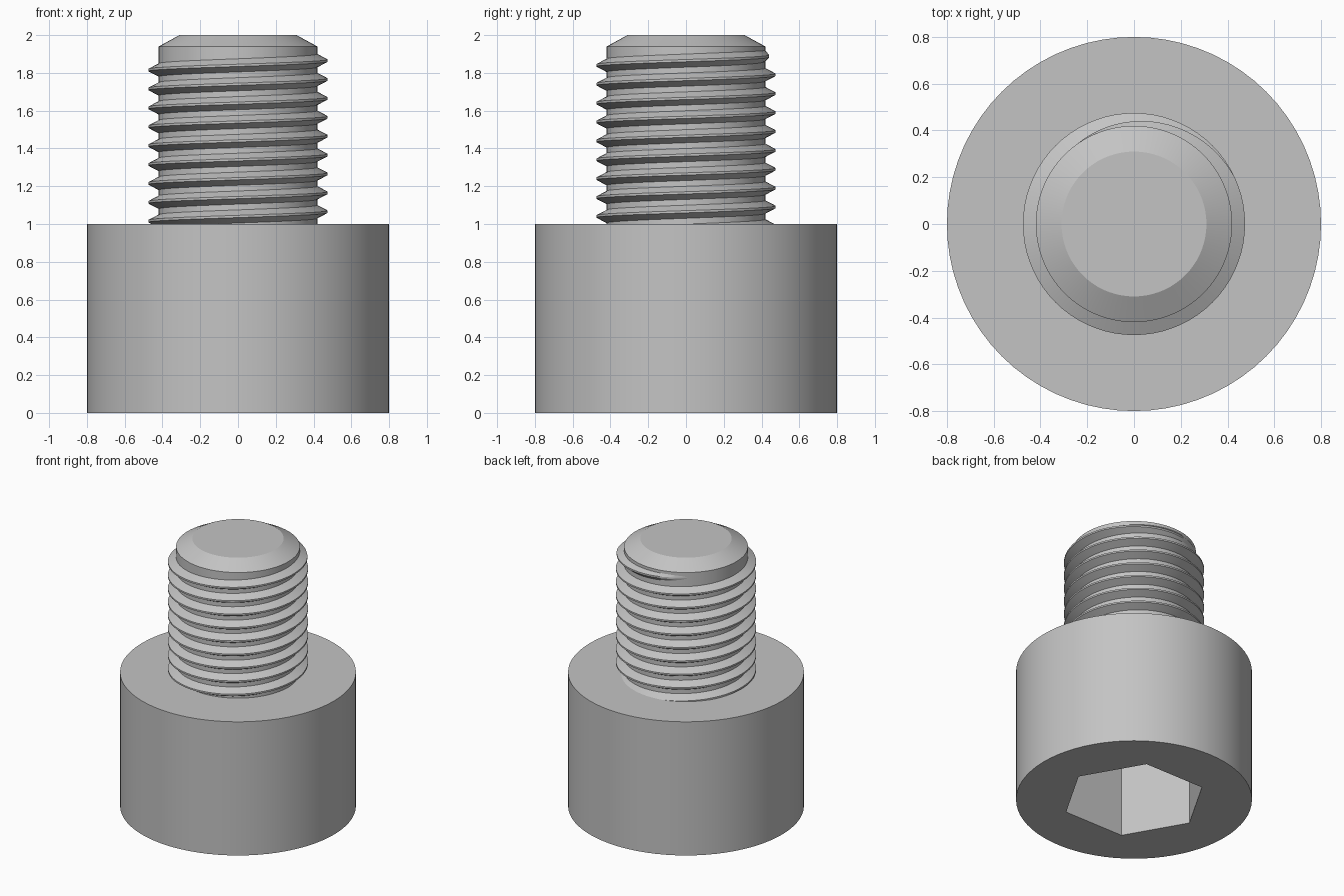
import bpy
import bmesh
import math

cube = bpy.data.objects.get("Cube")
if cube:
    bpy.data.objects.remove(cube, do_unlink=True)

SIDES = 72
HEAD_R, HEAD_TOP = 0.8, 1.0
SHANK_R, CREST_R, PITCH = 0.42, 0.475, 0.1

steel = bpy.data.materials.new("grey steel")
steel.use_nodes = True
GREY = (0.55, 0.55, 0.55, 1)
steel.diffuse_color = GREY
steel.node_tree.nodes["Principled BSDF"].inputs["Base Color"].default_value = GREY


def finish(bm, name):
    bmesh.ops.recalc_face_normals(bm, faces=bm.faces)
    mesh = bpy.data.meshes.new(name)
    bm.to_mesh(mesh)
    bm.free()
    obj = bpy.data.objects.new(name, mesh)
    bpy.context.collection.objects.link(obj)
    mesh.materials.append(steel)
    bpy.ops.object.select_all(action="DESELECT")
    obj.select_set(True)
    bpy.context.view_layer.objects.active = obj
    bpy.ops.object.shade_smooth_by_angle(angle=math.radians(25))
    return obj


def ring(bm, radius, z, sides=SIDES):
    return [bm.verts.new((radius * math.cos(math.tau * i / sides),
                          radius * math.sin(math.tau * i / sides), z))
            for i in range(sides)]


def bridge(bm, a, b, closed=True):
    n = len(a)
    for i in range(n if closed else n - 1):
        j = (i + 1) % n
        bm.faces.new((a[i], a[j], b[j], b[i]))


# Cylindrical head with a hexagonal socket sunk into its underside
bm = bmesh.new()
bottom, top = ring(bm, HEAD_R, 0), ring(bm, HEAD_R, HEAD_TOP)
bridge(bm, bottom, top)
bm.faces.new(top)
hex_rim, hex_floor = ring(bm, 0.49, 0, 6), ring(bm, 0.49, 0.6, 6)
bridge(bm, hex_rim, hex_floor)
bm.faces.new(hex_floor)
step = SIDES // 6
for k in range(6):
    arc = [bottom[(k * step + i) % SIDES] for i in range(step + 1)]
    bm.faces.new(arc + [hex_rim[(k + 1) % 6], hex_rim[k]])
finish(bm, "socket_head")

# Plain shank with a chamfered tip
bm = bmesh.new()
rings = [ring(bm, r, z) for r, z in
         ((SHANK_R, HEAD_TOP - 0.02), (SHANK_R, 1.94), (0.31, 2.0))]
for lower, upper in zip(rings, rings[1:]):
    bridge(bm, lower, upper)
bm.faces.new(rings[0])
bm.faces.new(rings[-1])
finish(bm, "shank")

# Helical ridge that starts inside the head and runs out near the tip
bm = bmesh.new()
FADE_START, FADE_END, TURNS = 25, 135, 9
sections = []
for degrees in range(-360 * TURNS, FADE_END + 1, 5):
    fade = max(0, (degrees - FADE_START) / (FADE_END - FADE_START))
    crest = CREST_R - 0.06 * fade
    z = 1.865 + PITCH * degrees / 360
    a = math.radians(degrees)
    profile = ((0.41, -0.04), (crest, -0.006), (crest, 0.006), (0.41, 0.04))
    sections.append([bm.verts.new((r * math.cos(a), r * math.sin(a), z + dz))
                     for r, dz in profile])
for s, t in zip(sections, sections[1:]):
    bridge(bm, s, t)
bm.faces.new(sections[0])
bm.faces.new(sections[-1])
finish(bm, "thread")
